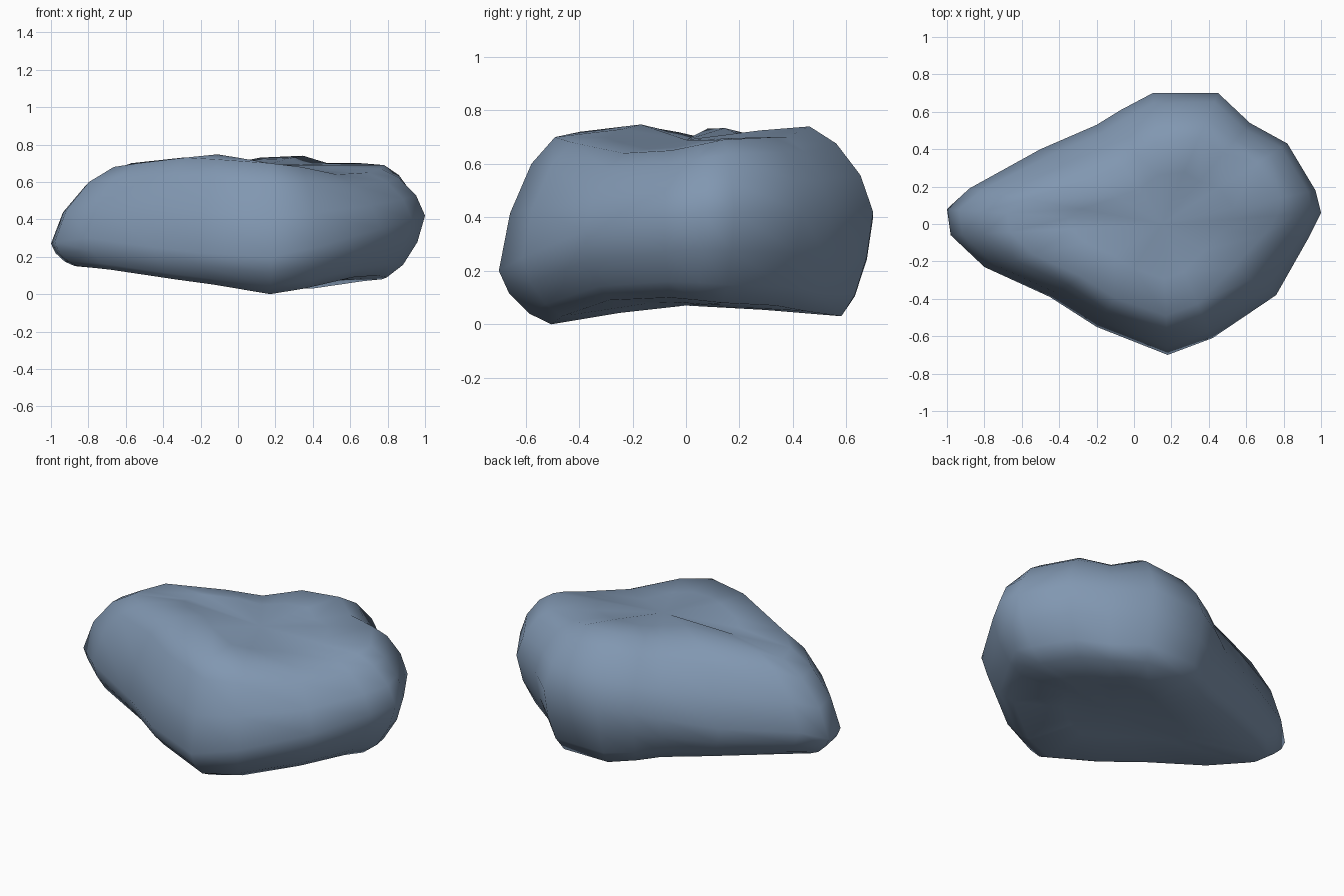
import bpy, bmesh, math

if "Cube" in bpy.data.objects:
    bpy.data.objects.remove(bpy.data.objects["Cube"])

# Rock plan outline: x, y, widest z, top shoulder scale, top z, base scale, base z
OUTLINE = [
    (-1.00, .08, .27, .72, .66, .89, .15),
    (-.88, .19, .32, .70, .70, .85, .14),
    (-.50, .40, .32, .60, .71, .82, .10),
    (-.20, .53, .35, .58, .70, .82, .07),
    (-.07, .61, .38, .60, .71, .83, .05),
    (.10, .70, .40, .62, .73, .83, .03),
    (.45, .70, .42, .66, .74, .83, .03),
    (.62, .54, .42, .70, .70, .82, .05),
    (.82, .43, .42, .76, .70, .78, .07),
    (.97, .18, .42, .77, .69, .76, .08),
    (1.00, .06, .42, .72, .67, .76, .09),
    (.93, -.08, .40, .70, .65, .76, .10),
    (.76, -.38, .35, .62, .64, .76, .09),
    (.42, -.61, .25, .70, .68, .76, .03),
    (.18, -.70, .20, .70, .70, .72, .00),
    (-.20, -.55, .22, .72, .72, .78, .05),
    (-.45, -.39, .25, .72, .73, .82, .08),
    (-.80, -.23, .30, .72, .70, .87, .13),
    (-.98, -.06, .28, .72, .68, .89, .15),
]
CX, CY, TOP_Z, BASE_Z = .15, 0.0, .69, .07
# Rounded shoulder: (share of inset, share of height)
CURVE = [(.20, .43), (.58, .80), (1, 1)]

bm = bmesh.new()


def ring(fn):
    """One closed loop; fn gives (scale about the centre, z) for each outline row."""
    loop = []
    for row in OUTLINE:
        s, z = fn(*row)
        loop.append(bm.verts.new((CX + (row[0] - CX) * s, CY + (row[1] - CY) * s, z)))
    return loop


def left_bump(x, y):
    return .035 * max(0, -(x - CX) / math.hypot(x - CX, y - CY))


rings = []
# Underside and lower flank
rings.append(ring(lambda x, y, zm, st, zt, sb, zb: (sb * .5, zb * .4 + BASE_Z * .6)))
for a, h in reversed(CURVE):
    rings.append(ring(lambda x, y, zm, st, zt, sb, zb: (1 - (1 - sb) * a, zm + (zb - zm) * h)))
# Widest line
rings.append(ring(lambda x, y, zm, st, zt, sb, zb: (1, zm)))
# Upper flank and shallow hollow on top
for a, h in CURVE:
    rings.append(ring(lambda x, y, zm, st, zt, sb, zb: (1 - (1 - st) * a, zm + (zt - zm) * h)))
rings.append(ring(lambda x, y, zm, st, zt, sb, zb:
                  (st * .6, zt * .7 + TOP_Z * .3 + left_bump(x, y))))

n = len(OUTLINE)
for lo, hi in zip(rings, rings[1:]):
    for i in range(n):
        j = (i + 1) % n
        bm.faces.new((lo[i], lo[j], hi[j], hi[i]))
# Close the middle of the base and the top
for loop, z in ((rings[0], BASE_Z), (rings[-1], TOP_Z)):
    c = bm.verts.new((CX, CY, z))
    for i in range(n):
        bm.faces.new((loop[i], loop[(i + 1) % n], c))
bmesh.ops.recalc_face_normals(bm, faces=bm.faces)
for f in bm.faces:
    f.smooth = True

mesh = bpy.data.meshes.new("rock")
bm.to_mesh(mesh)
bm.free()
rock = bpy.data.objects.new("rock", mesh)
bpy.context.collection.objects.link(rock)

# Blue grey stone
stone = bpy.data.materials.new("blue grey stone")
stone.diffuse_color = (.22, .31, .44, 1)
stone.use_nodes = True
stone.node_tree.nodes["Principled BSDF"].inputs["Base Color"].default_value = stone.diffuse_color
mesh.materials.append(stone)
